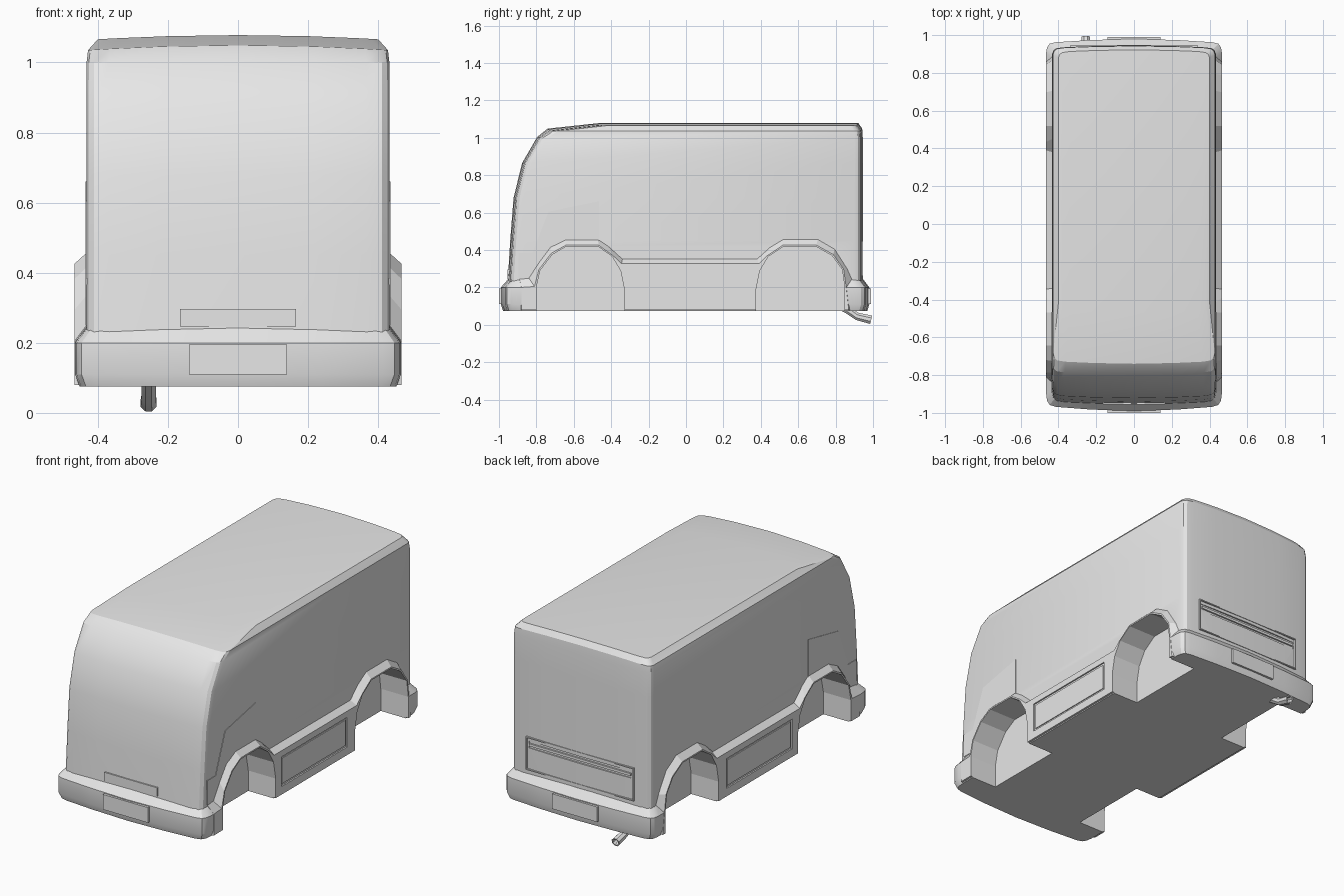
import bpy, bmesh, math

if "Cube" in bpy.data.objects:
    bpy.data.objects.remove(bpy.data.objects["Cube"])

paint = bpy.data.materials.new("light_grey_paint")
paint.diffuse_color = (0.8, 0.8, 0.8, 1)
paint.use_nodes = True
paint.node_tree.nodes["Principled BSDF"].inputs["Base Color"].default_value = paint.diffuse_color


def loft(name, rings, strip=False, smooth=True):
    """Bridge equal-length rings; caps are ngons or front-to-back strips."""
    bm = bmesh.new()
    vs = [[bm.verts.new(p) for p in r] for r in rings]
    n = len(rings[0])
    for a, b in zip(vs, vs[1:]):
        for i in range(n):
            j = (i + 1) % n
            bm.faces.new((a[i], a[j], b[j], b[i]))
    for r in (vs[0], vs[-1]):
        if strip:
            for i in range(n // 2 - 1):
                bm.faces.new((r[i], r[i + 1], r[n - 2 - i], r[n - 1 - i]))
        else:
            bm.faces.new(r)
    bmesh.ops.recalc_face_normals(bm, faces=bm.faces)
    me = bpy.data.meshes.new(name)
    bm.to_mesh(me)
    bm.free()
    me.materials.append(paint)
    ob = bpy.data.objects.new(name, me)
    bpy.context.collection.objects.link(ob)
    if smooth:
        activate(ob)
        bpy.ops.object.shade_smooth_by_angle(angle=math.radians(25))
    return ob


def activate(ob):
    bpy.ops.object.select_all(action='DESELECT')
    ob.select_set(True)
    bpy.context.view_layer.objects.active = ob


def prism(name, layers, smooth=False):
    """layers: (x, [(y, z), ...])"""
    return loft(name, [[(x, y, z) for y, z in pts] for x, pts in layers], smooth=smooth)


def box(name, x0, x1, y0, y1, z0, z1):
    q = [(y0, z0), (y1, z0), (y1, z1), (y0, z1)]
    return prism(name, [(x0, q), (x1, q)])


def cut(ob, cutters):
    activate(ob)
    for c in cutters:
        m = ob.modifiers.new("cut", 'BOOLEAN')
        m.operation, m.solver, m.object = 'DIFFERENCE', 'EXACT', c
        bpy.ops.object.modifier_apply(modifier=m.name)


def plan(f, b, w, z, crown, shape):
    """Closed plan outline with bowed front/back and rounded corners."""
    half = [(-x, d) for x, d in shape] + [(x, d) for x, d in reversed(shape[:-1])]
    zz = lambda x: z + crown * (1 - x * x)
    front = [(x * w, f + d, zz(x)) for x, d in half]
    back = [(x * w, b - d * 0.8, zz(x)) for x, d in reversed(half)]
    return front + back


# Body shell
corner = [(1, .055), (.985, .032), (.95, .018), (.85, .011), (.5, .004), (0, 0)]
levels = [(.2, -.955, .945, .433, 0), (.45, -.94, .945, .433, 0), (.68, -.922, .945, .433, 0),
          (.865, -.876, .945, .433, 0), (1.0, -.797, .945, .432, .003),
          (1.035, -.74, .942, .428, .014), (1.066, -.47, .922, .40, .012)]
body = loft("van_body", [plan(f, b, w, z, c, corner) for z, f, b, w, c in levels], True)

# Lower tub with bumpers
bump = [(1, .09), (.99, .055), (.96, .032), (.89, .022), (.5, .008), (0, 0)]
tub_levels = [(.075, -.978, .97, .452), (.11, -.99, .98, .465), (.2, -.99, .98, .465), (.245, -.95, .946, .432)]
tub = loft("lower_tub", [plan(f, b, w, z, 0, bump) for z, f, b, w in tub_levels], True)

# Wheel openings
front_arch = [(-.80, .2), (-.78, .29), (-.715, .375), (-.64, .418), (-.47, .418), (-.395, .365), (-.35, .29), (-.33, .19)]
rear_arch = [(.375, .19), (.395, .29), (.44, .365), (.52, .418), (.695, .418), (.78, .37), (.835, .295), (.848, .2)]
wells = []
for s in (-1, 1):
    for arch in (front_arch, rear_arch):
        q = [(arch[0][0], 0)] + arch + [(arch[-1][0], 0)]
        wells.append(prism("well_cutter", [(s * .295, q), (s * .6, q)]))

# Side skirts with flared arches: inner outline at body, outer outline at the flare
inner = [(-.89, .08), (-.89, .245), (-.84, .25), (-.785, .335), (-.725, .415), (-.645, .457), (-.47, .457),
         (-.415, .42), (-.34, .352), (.38, .352), (.45, .415), (.52, .457), (.705, .457), (.795, .405),
         (.865, .295), (.887, .245), (.887, .08)]
outer = [(-.88, .08), (-.88, .2), (-.81, .205), (-.787, .295), (-.72, .383), (-.642, .426), (-.468, .426),
         (-.39, .37), (-.345, .327), (.39, .327), (.435, .37), (.518, .426), (.697, .426), (.787, .376),
         (.843, .297), (.856, .205), (.87, .08)]
skirts, recesses = [], []
for s, side in ((-1, "left"), (1, "right")):
    skirts.append(prism(side + "_skirt", [(s * .38, inner), (s * .432, inner), (s * .466, outer)]))
    recesses.append(box("recess_cutter", s * .458, s * .6, -.28, .305, .125, .292))
    # Raised panel inside the skirt recess
    box(side + "_skirt_panel", s * .44, s * .463, -.268, .293, .137, .28)
    # Panel behind the front corner
    q = [(-.465, .45), (-.465, .66), (-.735, .605), (-.82, .385), (-.895, .385), (-.895, .25),
         (-.84, .25), (-.785, .335), (-.725, .415), (-.645, .45)]
    prism(side + "_corner_panel", [(s * .425, q), (s * .4355, q)])

# Grille recess in the rear panel
grille = box("grille_cutter", -.32, .32, .935, 1.1, .385, .425)
cut(body, wells + [grille])
cut(tub, wells + recesses)
for sk in skirts:
    cut(sk, wells + recesses)
for c in wells + recesses + [grille]:
    bpy.data.objects.remove(c)

# Rear engine panel border, grille bar
for z0, z1 in ((.262, .268), (.442, .448)):
    box("rear_panel_edge", -.335, .335, .93, .9475, z0, z1)
for x in (-.335, .329):
    box("rear_panel_edge", x, x + .006, .93, .9475, .262, .448)
box("grille_bar", -.315, .315, .925, .944, .398, .412)

# Number plates and front flap
box("front_plate", -.14, .14, -1.0, -.95, .11, .195)
box("rear_plate", -.14, .14, .95, .99, .11, .195)
box("front_flap", -.165, .165, -.955, -.93, .246, .296)

# Exhaust pipe with a hollow end
path = [(.80, .11, .022, .3), (.86, .083, .022, .5), (.915, .045, .022, .35), (.99, .027, .025, .25),
        (.99, .027, .018, .25), (.94, .04, .016, .25)]
rings = []
for y, z, r, a in path:
    ring = []
    for i in range(8):
        t = (i + .5) * math.pi / 4
        u = r * math.sin(t)
        ring.append((-.255 + r * math.cos(t), y + u * math.sin(a), z + u * math.cos(a)))
    rings.append(ring)
loft("exhaust_pipe", rings)
